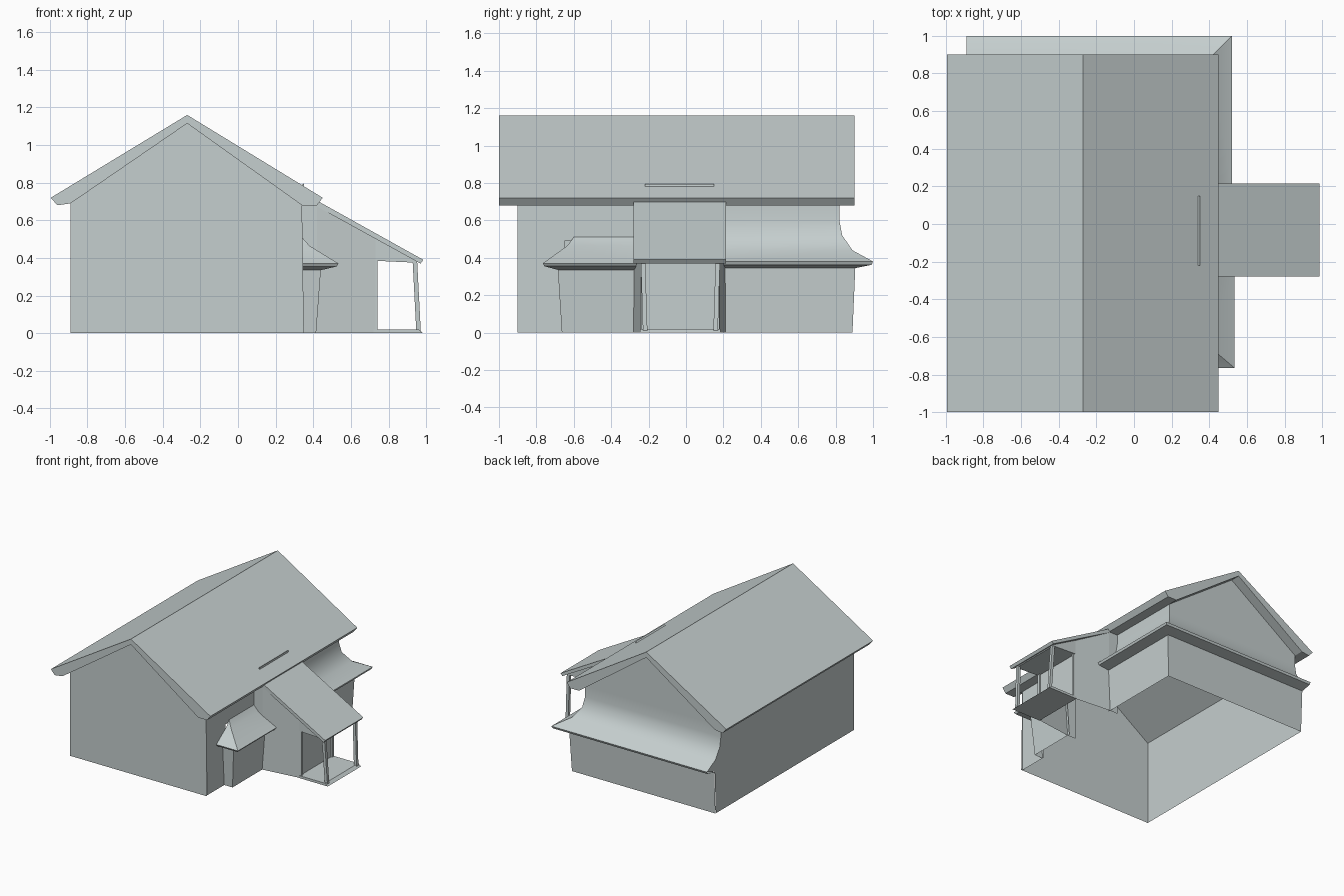
import bpy, bmesh
from mathutils import Vector

if "Cube" in bpy.data.objects:
    bpy.data.objects.remove(bpy.data.objects["Cube"])

grey = bpy.data.materials.new("pale_grey")
grey.diffuse_color = (0.56, 0.62, 0.62, 1)
grey.use_nodes = True
grey.node_tree.nodes["Principled BSDF"].inputs["Base Color"].default_value = grey.diffuse_color


def make(name, verts, faces, centre=None, smooth=False):
    """Mesh from points; faces point away from centre when one is given."""
    me = bpy.data.meshes.new(name)
    me.from_pydata(verts, [], faces)
    bm = bmesh.new()
    bm.from_mesh(me)
    if centre:
        bm.normal_update()
        for f in bm.faces:
            if f.normal.dot(f.calc_center_median() - Vector(centre)) < 0:
                f.normal_flip()
    else:
        bmesh.ops.recalc_face_normals(bm, faces=bm.faces)
    bm.to_mesh(me)
    bm.free()
    me.materials.append(grey)
    ob = bpy.data.objects.new(name, me)
    bpy.context.collection.objects.link(ob)
    if smooth:
        bpy.ops.object.select_all(action='DESELECT')
        ob.select_set(True)
        bpy.context.view_layer.objects.active = ob
        bpy.ops.object.shade_smooth_by_angle(angle=0.6)
    return ob


def prism(name, profile, y0, y1):
    """Closed x-z profile extruded along y."""
    n = len(profile)
    verts = [(x, y, z) for y in (y0, y1) for x, z in profile]
    faces = [list(range(n)), list(range(n, 2 * n))]
    faces += [(i, (i + 1) % n, n + (i + 1) % n, n + i) for i in range(n)]
    return make(name, verts, faces)


def bar(name, bottom, top, s):
    """Square post between two points."""
    corners = [(-s, -s), (s, -s), (s, s), (-s, s)]
    verts = [(p[0] + a, p[1] + b, p[2]) for p in (bottom, top) for a, b in corners]
    faces = [(0, 1, 2, 3), (4, 5, 6, 7)]
    faces += [(i, (i + 1) % 4, 4 + (i + 1) % 4, 4 + i) for i in range(4)]
    return make(name, verts, faces)


def sweep(name, profile, row):
    """Offset/height profile carried around a mitred path."""
    rows = [row(d, z) for d, z in profile]
    n = len(rows[0])
    faces = [(j * n + i, j * n + i + 1, (j + 1) * n + i + 1, (j + 1) * n + i)
             for j in range(len(rows) - 1) for i in range(n - 1)]
    return make(name, sum(rows, []), faces, HOUSE, True)


HOUSE = (-0.27, 0, 0.5)
XL, XR, YF, YB, RIDGE = -0.89, 0.34, -0.90, 0.82, (-0.27, 1.115)

# main gable roof with boxed eaves
prism("main_roof", [(-0.995, 0.72), (-0.27, 1.16), (0.45, 0.72), (0.42, 0.68),
                    (XR, 0.68), RIDGE, (XL, 0.69), (-0.96, 0.68)], -1.0, 0.9)

# main walls, open underneath
make("front_wall", [(XL, YF, 0), (XR + 0.01, YF, 0), (XR, YF, 0.69),
                    (RIDGE[0], YF, RIDGE[1]), (XL, YF, 0.7)], [range(5)], HOUSE)
left = [(YF, 0), (0.885, 0), (0.9, 0.35), (1.0, 0.38), (0.89, 0.44),
        (0.835, 0.52), (YB, 0.6), (YB, 0.7), (YF, 0.7)]
make("left_wall", [(XL, y, z) for y, z in left], [range(len(left))], HOUSE)
make("back_gable", [(XL, YB, 0.69), (XR, YB, 0.69), (RIDGE[0], YB, RIDGE[1])],
     [range(3)], HOUSE)
make("right_wall_front", [(XR, YF, 0), (XR, -0.65, 0), (XR, -0.65, 0.69),
                          (XR, YF, 0.69)], [range(4)], HOUSE)
make("right_wall_upper", [(XR, -0.66, 0.49), (XR, 0.21, 0.49), (XR, 0.21, 0.69),
                          (XR, -0.66, 0.69)], [range(4)], HOUSE)

# skirt roof and lower walls around the back right corner
skirt = [(0, 0.69), (0, 0.6), (0.015, 0.52), (0.07, 0.44), (0.18, 0.38),
         (0.172, 0.362), (0.085, 0.345), (0.07, 0)]
sweep("back_skirt", skirt, lambda d, z: [
    (XL, YB + d, z), (XR + d, YB + d, z), (XR + d, 0.19, z)])

# front bay with hipped skirt roof
bay = [(0, 0.51), (0.04, 0.465), (0.195, 0.37), (0.185, 0.355), (0.1, 0.335), (0.075, 0)]
sweep("front_bay", bay, lambda d, z: [
    (XR, -0.6 - 0.85 * d, z), (XR + d, -0.6 - 0.85 * d, z), (XR + d, -0.26, z)])

# entry hall, tapering slightly outwards
sides = []
hall = []
for y_in, y_out in ((-0.28, -0.24), (0.21, 0.18)):
    hall += [(XR, y_in, 0), (0.42, y_in, 0), (0.73, y_out, 0), (0.73, y_out, 0.515),
             (0.42, y_in, 0.69), (XR, y_in, 0.69)]
make("entry_hall", hall, [(0, 1, 4, 5), (1, 2, 3, 4), (6, 7, 10, 11), (7, 8, 9, 10),
                          (2, 8, 9, 3)], (0.45, -0.03, 0.3))

# porch roof, gable infill, floor and posts
prism("porch_roof", [(0.38, 0.727), (0.985, 0.39), (0.97, 0.37), (0.38, 0.695)],
      -0.28, 0.215)
prism("porch_infill", [(0.73, 0.51), (0.955, 0.385), (0.945, 0.375), (0.73, 0.385)],
      -0.245, 0.185)
prism("porch_floor", [(0.72, 0.0), (0.985, 0.0), (0.96, 0.02), (0.72, 0.02)],
      -0.245, 0.185)
for side, y in (("left", -0.23), ("right", 0.17)):
    bar(side + "_porch_post", (0.96, y + (0.012 if y < 0 else -0.012), 0.0),
        (0.94, y, 0.385), 0.012)
    bar(side + "_rear_post", (0.732, y, 0), (0.732, y, 0.39), 0.01)

# thin raised sliver on the roof slope
prism("roof_sliver", [(0.335, 0.785), (0.35, 0.795), (0.352, 0.775), (0.337, 0.775)],
      -0.22, 0.15)
